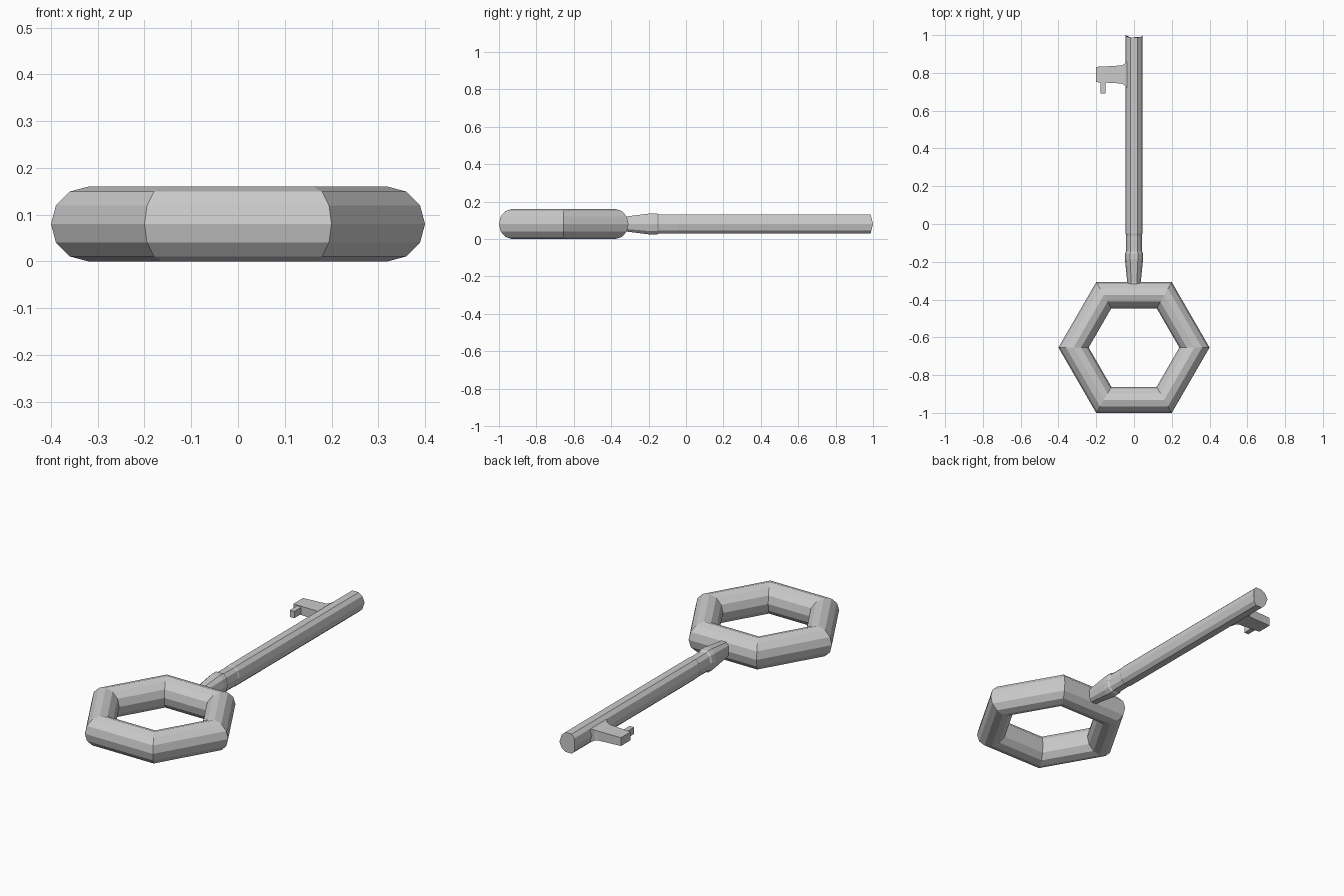
import bpy, bmesh, math

if "Cube" in bpy.data.objects:
    bpy.data.objects.remove(bpy.data.objects["Cube"])

steel = bpy.data.materials.new("grey_steel")
steel.diffuse_color = (0.6, 0.6, 0.6, 1)
steel.use_nodes = True
steel.node_tree.nodes["Principled BSDF"].inputs["Base Color"].default_value = steel.diffuse_color
MID = 0.08  # height of the key's centre plane


def loft(name, rings, closed=False):
    """Skin a list of equal-length vertex rings, capping or joining the ends."""
    bm = bmesh.new()
    loops = [[bm.verts.new(p) for p in ring] for ring in rings]
    n = len(loops[0])
    pairs = list(zip(loops, loops[1:]))
    if closed:
        pairs.append((loops[-1], loops[0]))
    for a, b in pairs:
        for i in range(n):
            j = (i + 1) % n
            bm.faces.new((a[i], a[j], b[j], b[i]))
    if not closed:
        bm.faces.new(loops[0])
        bm.faces.new(loops[-1])
    bmesh.ops.recalc_face_normals(bm, faces=bm.faces)
    mesh = bpy.data.meshes.new(name)
    bm.to_mesh(mesh)
    bm.free()
    mesh.materials.append(steel)
    obj = bpy.data.objects.new(name, mesh)
    bpy.context.collection.objects.link(obj)
    return obj


# Six-sided bow ring with a twelve-sided section
rings = []
for k in range(6):
    a = k * math.pi / 3
    ring = []
    for i in range(12):
        t = i * math.pi / 6
        r = 0.32 + 0.08 * math.cos(t)
        ring.append((r * math.cos(a), -0.654 + r * math.sin(a), MID + 0.08 * math.sin(t)))
    rings.append(ring)
loft("bow_ring", rings, closed=True)

# Faceted outline shared by the shaft and its collar
quarter = [(0.045, 0.0), (0.037, 0.035), (0.019, 0.052)]
upper = quarter + [(-x, z) for x, z in reversed(quarter)]
outline = upper + [(x, -z) for x, z in reversed(upper[1:-1])]


def section(y, sx, sz, slope=0.0):
    return [(x * sx, y - slope * abs(z), MID + z * sz) for x, z in outline]


# Flared collar, narrow waist, long shaft with a slightly wedged tip
loft("shaft_and_collar", [
    section(-0.34, 0.78, 0.76),
    section(-0.308, 0.80, 0.80),
    section(-0.185, 1.07, 1.10),
    section(-0.155, 1.06, 1.09),
    section(-0.145, 0.92, 0.98),
    section(-0.06, 0.92, 0.96),
    section(-0.05, 1.0, 1.0),
    section(1.0, 1.0, 1.0, slope=0.25),
])


def slab(x, y0, y1, h):
    return [(x, y0, MID - h), (x, y1, MID - h), (x, y1, MID + h), (x, y0, MID + h)]


# Bit, flaring where it joins the shaft
loft("key_bit", [
    slab(-0.02, 0.715, 0.865, 0.036),
    slab(-0.043, 0.725, 0.857, 0.034),
    slab(-0.052, 0.737, 0.845, 0.029),
    slab(-0.07, 0.744, 0.839, 0.025),
    slab(-0.20, 0.751, 0.832, 0.022),
])

# Small tooth on the bit
loft("bit_tooth", [
    slab(-0.178, 0.69, 0.77, 0.018),
    slab(-0.152, 0.69, 0.77, 0.018),
])
